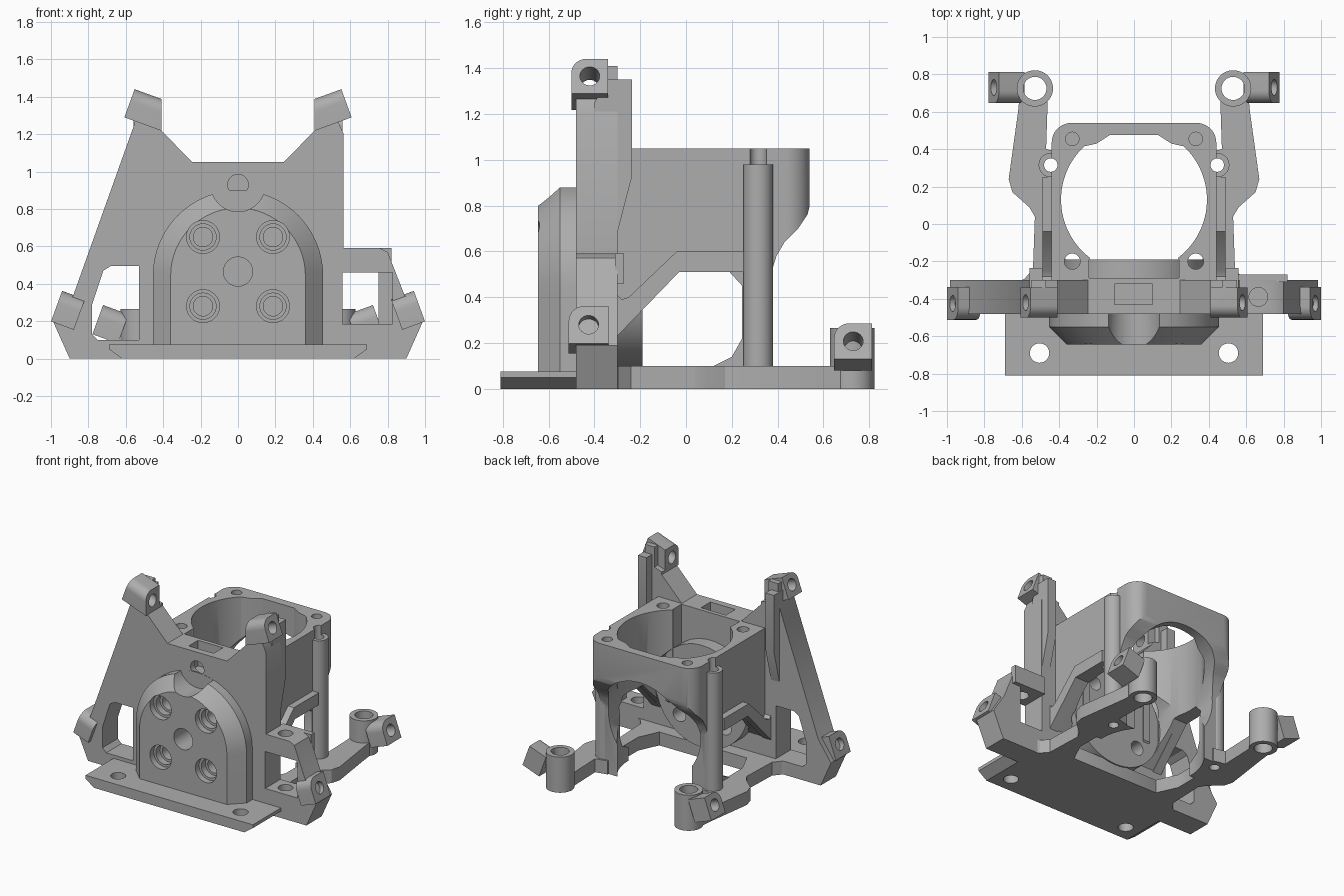
import bpy, bmesh, math
from mathutils import Matrix, Vector

if "Cube" in bpy.data.objects:
    bpy.data.objects.remove(bpy.data.objects["Cube"], do_unlink=True)

grey = bpy.data.materials.new("plain_grey")
grey.use_nodes = True
GREY = (0.42, 0.42, 0.42, 1)
grey.diffuse_color = GREY
grey.node_tree.nodes["Principled BSDF"].inputs["Base Color"].default_value = GREY
helpers, parts = [], []


def loft(name, sections, axis, helper=False):
    """Skin equal-length profiles, each placed at a depth along an axis."""
    place = {"x": lambda a, b, d: (d, a, b), "y": lambda a, b, d: (a, d, b),
             "z": lambda a, b, d: (a, b, d)}[axis]
    bm = bmesh.new()
    rings = [[bm.verts.new(place(a, b, d)) for a, b in pts] for pts, d in sections]
    n = len(rings[0])
    for low, high in zip(rings, rings[1:]):
        for i in range(n):
            j = (i + 1) % n
            bm.faces.new((low[i], low[j], high[j], high[i]))
    bm.faces.new(rings[0])
    bm.faces.new(rings[-1])
    bmesh.ops.recalc_face_normals(bm, faces=bm.faces)
    mesh = bpy.data.meshes.new(name)
    bm.to_mesh(mesh)
    bm.free()
    ob = bpy.data.objects.new(name, mesh)
    bpy.context.collection.objects.link(ob)
    mesh.materials.append(grey)
    ob.hide_render = helper
    (helpers if helper else parts).append(ob)
    return ob


def prism(name, pts, axis, lo, hi, helper=False):
    return loft(name, [(pts, lo), (pts, hi)], axis, helper)


def arc(a, b, r, start=0, end=360, n=32):
    steps = n if end - start >= 360 else n + 1
    return [(a + r * math.cos(math.radians(start + (end - start) * i / n)),
             b + r * math.sin(math.radians(start + (end - start) * i / n))) for i in range(steps)]


def rect(a0, a1, b0, b1):
    return [(a0, b0), (a1, b0), (a1, b1), (a0, b1)]


def both(half):
    """Complete a right-hand half outline with its mirror image."""
    return half + [(-a, b) for a, b in reversed(half)]


def flip(pts, s):
    return [(s * a, b) for a, b in pts]


def hole(a, b, r, axis, lo, hi):
    return prism("hole_cutter", arc(a, b, r), axis, lo, hi, True)


def cut(ob, cutters):
    for c in cutters:
        m = ob.modifiers.new("cut", "BOOLEAN")
        m.operation, m.solver, m.object = "DIFFERENCE", "EXACT", c
    bpy.context.view_layer.update()
    dg = bpy.context.evaluated_depsgraph_get()
    mesh = bpy.data.meshes.new_from_object(ob.evaluated_get(dg))
    ob.modifiers.clear()
    ob.data = mesh


# Screw and shaft holes running through the motor face
face_holes = [hole(0, 0.465, 0.078, "y", -0.9, 0)]
counterbores = []
for sx in (-1, 1):
    for z in (0.28, 0.65):
        face_holes.append(hole(sx * 0.187, z, 0.052, "y", -0.9, 0))
        counterbores.append(hole(sx * 0.187, z, 0.088, "y", -0.9, -0.6))
        counterbores.append(hole(sx * 0.187, z, 0.07, "y", -0.9, -0.55))

# Front plate with its two windows
front = prism("front_plate", [
    (-0.9, 0), (0.9, 0), (0.985, 0.19), (0.89, 0.34), (0.8, 0.57), (0.76, 0.59),
    (0.565, 0.59), (0.565, 1.2), (0.53, 1.28), (0.41, 1.24), (0.41, 1.22),
    (0.245, 1.05), (-0.245, 1.05), (-0.41, 1.22), (-0.41, 1.24), (-0.56, 1.28),
    (-0.555, 1.25), (-0.88, 0.34), (-0.985, 0.19)], "y", -0.48, -0.3)
cut(front, face_holes + [
    prism("window_cutter", [(-0.75, 0.1), (-0.53, 0.1), (-0.53, 0.495), (-0.68, 0.495),
          (-0.72, 0.47), (-0.78, 0.29), (-0.78, 0.13)], "y", -0.6, -0.1, True),
    prism("window_cutter", rect(0.56, 0.75, 0.185, 0.46), "y", -0.6, -0.1, True),
    prism("recess_cutter", rect(0.7, 0.825, 0.185, 0.46), "y", -0.6, -0.37, True),
    prism("slot_cutter", rect(-0.105, 0.1, -0.43, -0.32), "z", 0.86, 1.2, True),
    hole(0, 0.93, 0.055, "y", -0.6, -0.37),
    hole(0.665, -0.39, 0.05, "z", 0.1, 0.7)])
thick = prism("side_block", rect(0.56, 0.82, 0.46, 0.59), "y", -0.31, -0.27)

# Arched boss on the front
def arch(r):
    return [(r, 0.07)] + arc(0, 0.445, r, 0, 180) + [(-r, 0.07)]

boss = loft("arched_boss", [(arch(0.455), -0.47), (arch(0.455), -0.55), (arch(0.36), -0.645)], "y")
cut(boss, face_holes + counterbores + [
    loft("notch_cutter", [(arc(0, 0.93, 0.145), -0.481), (arc(0, 0.93, 0.145), -0.9)], "y", True)])

# Motor disc behind the plate
disc = prism("motor_disc", arc(0, 0.465, 0.38, n=64), "y", -0.31, -0.19)
cut(disc, face_holes)

# Chamfered foot
foot = prism("front_foot", both([(0.62, 0), (0.69, 0.05), (0.69, 0.075)]), "y", -0.81, -0.47)
cut(foot, [hole(s * 0.505, -0.69, 0.052, "z", -1, 1) for s in (-1, 1)])
prism("front_floor", both([(0.6, -0.47), (0.6, -0.3), (0.5, -0.25), (0.36, -0.2)]), "z", 0, 0.1)

# Bored housing with side openings, rear arch and legs
post_holes = [hole(s * 0.445, 0.315, 0.036, "z", -1, 2) for s in (-1, 1)]
housing = prism("housing", both([(0.44, -0.31)] + arc(0.335, 0.435, 0.105, 0, 90, 10)),
                "z", 0, 1.05)
bore = both([(0.24, -0.29), (0.24, -0.19)] + arc(0, 0.13, 0.39, -53, 47, 28)
            + [(0.2, 0.43), (0.13, 0.475)])
screws = []
for s in (-1, 1):
    screws += [hole(s * 0.33, 0.455, 0.036, "z", 0.9, 2), hole(s * 0.33, -0.2, 0.042, "z", -1, 2)]
cut(housing, post_holes + screws + [
    prism("bore_cutter", bore, "z", -1, 2, True),
    prism("side_cutter", [(-0.32, -0.1), (-0.32, 0.22), (-0.03, 0.51), (0.19, 0.51),
          (0.245, 0.45), (0.245, 0.22), (0.2, 0.14), (0.12, 0.1), (0.12, -0.1)],
          "x", -1, 1, True),
    prism("rear_cutter", [(0.37, -0.1), (0.37, 0.5), (0.395, 0.58), (0.43, 0.64), (0.49, 0.7),
          (0.53, 0.76), (0.54, 0.8), (0.8, 0.8), (0.8, -0.1)], "x", -1, 1, True),
    prism("arch_cutter", arc(0, 0.465, 0.38, n=64), "y", -0.18, 0.8, True)])


def lug(name, s, x, y, z, half, length, trim=0):
    """Tilted screw lug whose outer face is centred on x, y, z."""
    r = half * 0.8
    profile = [(half, -half), (half, half)] + arc(half * 0.2 - half, half - r, r, 90, 180, 8) + [(-half, -half)]
    profile[2:-1] = arc(r - half, half - r, r, 90, 180, 8)
    ob = prism(name, profile, "x", -length * s, 0)
    bore_hole = hole(0, 0, 0.043, "x", -0.5 * s, 0.1 * s)
    turn = Matrix.Translation(Vector((s * x, y, z))) @ Matrix.Rotation(math.radians(-20 * s), 4, "Y")
    for o in (ob, bore_hole):
        o.data.transform(turn)
    cutters = [bore_hole]
    if trim:
        cutters.append(prism("trim_cutter", rect(-trim, trim, -0.7, 0), "z", 1, 2, True))
    cut(ob, cutters)


for s, side in ((1, "left"), (-1, "right")):
    # Posts, diagonal struts and ribs
    post = prism(side + "_post", arc(s * 0.445, 0.315, 0.065), "z", 0, 0.98)
    cut(post, post_holes)
    prism(side + "_strut", [(-0.31, 0.22), (-0.03, 0.51), (0.25, 0.51), (0.25, 0.6),
          (-0.04, 0.6), (-0.25, 0.4), (-0.28, 0.39), (-0.31, 0.42)], "x", s * 0.42, s * 0.49)
    prism(side + "_rib", [(-0.4, 0.66), (-0.3, 0.68), (-0.235, 0.93), (-0.235, 1.35),
          (-0.34, 1.35), (-0.4, 1.25)], "x", s * 0.49, s * 0.56)
    prism(side + "_rib_tip", rect(-0.36, -0.3, 1.2, 1.41), "x", s * 0.47, s * 0.55)
    # Base rail reaching to the rear cup
    rail = prism(side + "_rail", flip([
        (0.36, -0.31), (0.6, -0.31), (0.54, -0.24), (0.53, 0.04), (0.56, 0.09), (0.65, 0.17),
        (0.67, 0.24), (0.62, 0.6), (0.61, 0.7), (0.46, 0.7), (0.47, 0.4), (0.38, 0.38),
        (0.38, 0.24), (0.43, 0.15), (0.43, -0.05), (0.36, -0.2)], s), "z", 0, 0.1)
    cup_hole = hole(s * 0.53, 0.725, 0.062, "z", -1, 1)
    cut(rail, post_holes + [cup_hole])
    cup = prism(side + "_rear_cup", arc(s * 0.53, 0.725, 0.097, n=48), "z", 0, 0.265)
    cut(cup, [cup_hole])
    # Tilted lugs
    lug(side + "_rear_lug", s, 0.75, 0.73, 0.208, 0.083, 0.145)
    lug(side + "_lower_lug", s, 0.97, -0.425, 0.28, 0.087, 0.13)
    lug(side + "_upper_lug", s, 0.58, -0.42, 1.365, 0.08, 0.24, 0.41)

# Clean up helpers and shade
for h in helpers:
    bpy.data.objects.remove(h, do_unlink=True)
bpy.ops.object.select_all(action="DESELECT")
for p in parts:
    p.select_set(True)
bpy.context.view_layer.objects.active = parts[0]
bpy.ops.object.shade_smooth_by_angle(angle=math.radians(30))
